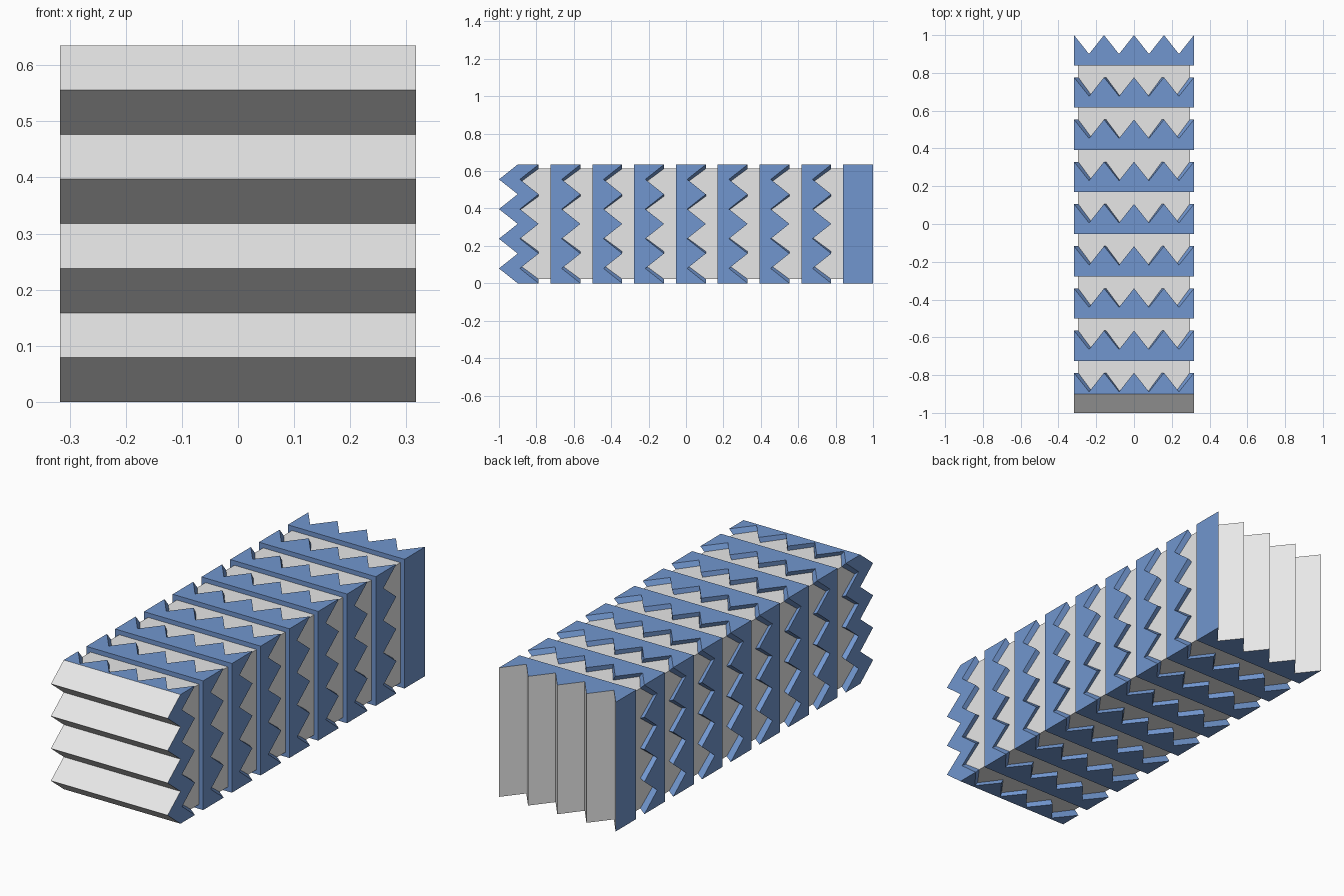
import bpy

if "Cube" in bpy.data.objects:
    bpy.data.objects.remove(bpy.data.objects["Cube"])

HALF = 0.3175          # half width and half height of the square block
N = 8                  # half-teeth per side
TOOTH = 0.1            # tooth depth
PITCH = 0.2235         # spacing of the bands
BAND = 0.16            # band length, front edge to tooth tip
INSET = 0.93           # scale of the recessed core
FRONT, BACK = -1.0, 1.0


def material(name, colour):
    m = bpy.data.materials.new(name)
    m.diffuse_color = (*colour, 1)
    m.use_nodes = True
    m.node_tree.nodes["Principled BSDF"].inputs["Base Color"].default_value = m.diffuse_color
    return m


BLUE = material("blue", (0.165, 0.305, 0.62))
GREY = material("light grey", (0.8, 0.8, 0.8))


def make(name, verts, faces, mat):
    me = bpy.data.meshes.new(name)
    me.from_pydata(verts, [], faces)
    me.materials.append(mat)
    bpy.context.collection.objects.link(bpy.data.objects.new(name, me))


STEPS = [-HALF + 2 * HALF * i / N for i in range(N + 1)]


def perimeter():
    """Square outline as (x, z, parity), anticlockwise seen from the front."""
    s, pts = STEPS, []
    for i in range(N):
        pts.append((s[i], -HALF, i % 2))
    for i in range(N):
        pts.append((HALF, s[i], i % 2))
    for i in range(N):
        pts.append((s[N - i], HALF, i % 2))
    for i in range(N):
        pts.append((-HALF, s[N - i], i % 2))
    return pts


def loop(y_of, scale=1.0):
    return [(x * scale, y_of(x, z, p), z * scale + HALF) for x, z, p in perimeter()]


def loft(name, loops, mat):
    """Join outlines in order, from front to back."""
    n = len(loops[0])
    verts = [v for lp in loops for v in lp]
    faces = []
    for k in range(len(loops) - 1):
        a, b = k * n, (k + 1) * n
        for i in range(n):
            j = (i + 1) % n
            faces.append((a + i, b + i, b + j, a + j))
    make(name, verts, faces, mat)


def flat(y):
    return lambda x, z, p: y


def toothed(tip):
    return lambda x, z, p: tip - TOOTH * p


def front_ridges(x, z, p):      # horizontal ridges, seen on the side edges
    return FRONT + TOOTH * (1 - p) if abs(x) == HALF and abs(z) < HALF else FRONT + TOOTH


def back_ridges(x, z, p):       # vertical ridges, seen on top and bottom edges
    return BACK - TOOTH * p if abs(z) == HALF and abs(x) < HALF else BACK


# Blue bands with toothed back edges, and recessed grey cores between them
for k in range(9):
    tip = BACK - PITCH * (8 - k)
    start = tip - BAND
    loops = []
    if k == 0:
        loops.append(loop(front_ridges))
    else:
        loops += [loop(flat(start), INSET), loop(flat(start))]
    if k == 8:
        loops.append(loop(back_ridges))
    else:
        loops += [loop(toothed(tip)), loop(toothed(tip), INSET)]
        loft(f"core_{k + 1}", [loop(toothed(tip), INSET),
                               loop(flat(start + PITCH), INSET)], GREY)
    loft(f"toothed_band_{k + 1}", loops, BLUE)

# Front cap: horizontal ridges
verts, faces = [], []
for i, s in enumerate(STEPS):
    y = FRONT + TOOTH * (1 - i % 2)
    verts += [(-HALF, y, s + HALF), (HALF, y, s + HALF)]
for i in range(N):
    a = 2 * i
    faces.append((a, a + 1, a + 3, a + 2))
make("front_ridged_cap", verts, faces, GREY)

# Back cap: vertical ridges
verts, faces = [], []
for i, s in enumerate(STEPS):
    y = BACK - TOOTH * (i % 2)
    verts += [(s, y, 0), (s, y, 2 * HALF)]
for i in range(N):
    a = 2 * i
    faces.append((a + 2, a, a + 1, a + 3))
make("back_ridged_cap", verts, faces, GREY)
